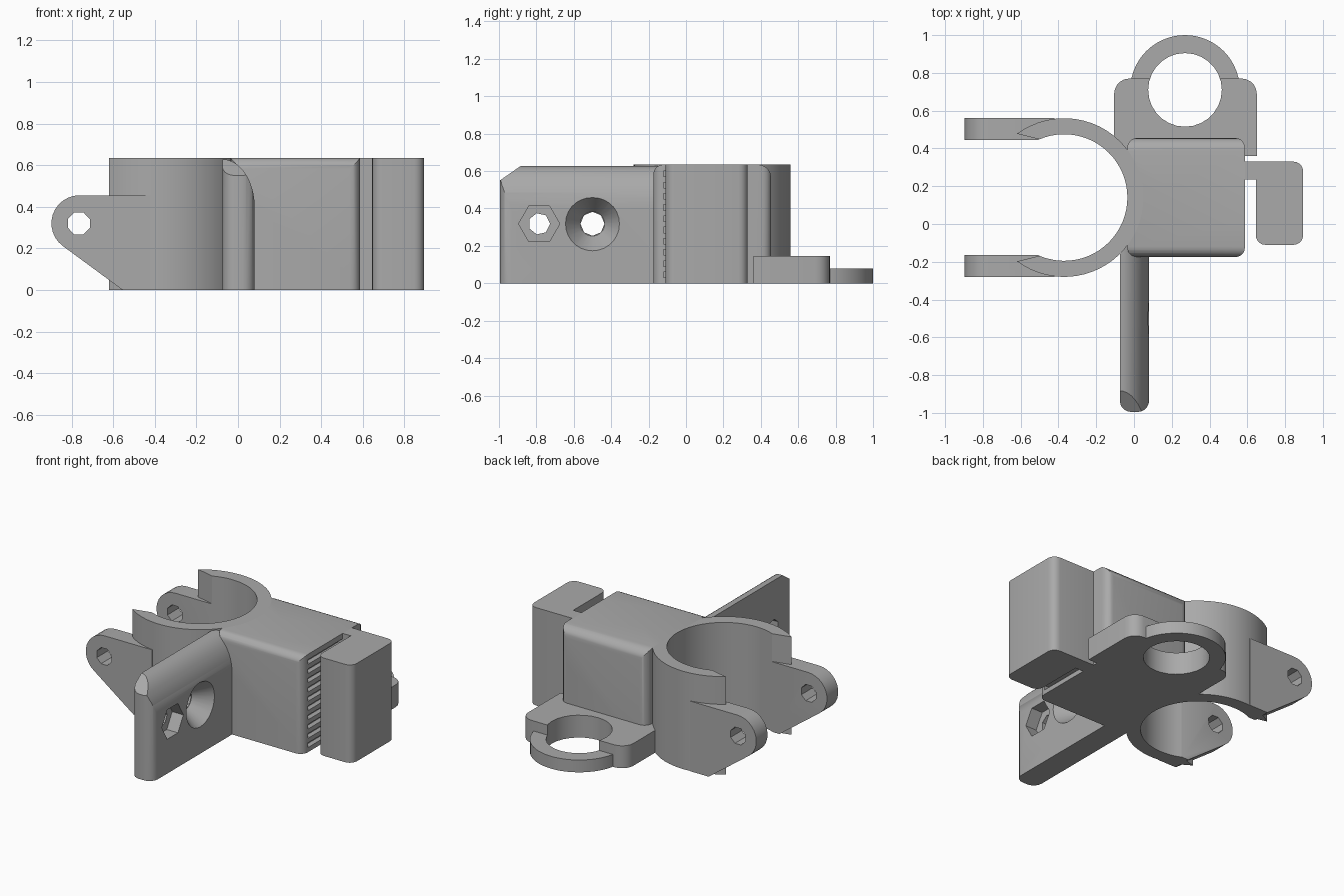
import bpy, bmesh, math
from mathutils import Vector

if "Cube" in bpy.data.objects:
    bpy.data.objects.remove(bpy.data.objects["Cube"], do_unlink=True)

grey = bpy.data.materials.new("plain grey")
grey.use_nodes = True
COLOUR = (0.4, 0.4, 0.4, 1)
grey.diffuse_color = COLOUR
grey.node_tree.nodes["Principled BSDF"].inputs["Base Color"].default_value = COLOUR

HEIGHT = 0.635
AXES = {"x": lambda a, b, d: (d, a, b),
        "y": lambda a, b, d: (a, d, b),
        "z": lambda a, b, d: (a, b, d)}


def arc(cx, cy, rx, ry, start, end, steps):
    """Points along an elliptical arc, angles in degrees."""
    angles = [math.radians(start + (end - start) * i / steps) for i in range(steps + 1)]
    return [(cx + rx * math.cos(t), cy + ry * math.sin(t)) for t in angles]


def circle(cx, cy, r, sides, start=0):
    return arc(cx, cy, r, r, start, start + 360, sides)[:-1]


def rounded(corners, steps=5):
    """Polygon from (a, b, radius) corners with filleted corners."""
    pts = []
    for i, (a, b, r) in enumerate(corners):
        p = Vector((a, b))
        if r == 0:
            pts.append((a, b))
            continue
        u = (Vector(corners[i - 1][:2]) - p).normalized()
        v = (Vector(corners[(i + 1) % len(corners)][:2]) - p).normalized()
        for k in range(steps + 1):
            t = math.radians(90 * k / steps)
            q = p + u * r * (1 - math.sin(t)) + v * r * (1 - math.cos(t))
            pts.append(tuple(q))
    return pts


def prism(name, pts, axis, lo, hi, taper=1):
    """Extrude an outline along an axis; taper scales the far end."""
    place = AXES[axis]
    ca = sum(p[0] for p in pts) / len(pts)
    cb = sum(p[1] for p in pts) / len(pts)
    bm = bmesh.new()
    near = [bm.verts.new(place(a, b, lo)) for a, b in pts]
    far = [bm.verts.new(place(ca + (a - ca) * taper, cb + (b - cb) * taper, hi)) for a, b in pts]
    bm.faces.new(near)
    bm.faces.new(far)
    for i in range(len(pts)):
        j = (i + 1) % len(pts)
        bm.faces.new((near[i], near[j], far[j], far[i]))
    bmesh.ops.recalc_face_normals(bm, faces=bm.faces)
    mesh = bpy.data.meshes.new(name)
    bm.to_mesh(mesh)
    bm.free()
    mesh.materials.append(grey)
    ob = bpy.data.objects.new(name, mesh)
    bpy.context.collection.objects.link(ob)
    return ob


def combine(ob, tool, operation="DIFFERENCE"):
    """Apply a boolean and discard the tool."""
    mod = ob.modifiers.new("shape", "BOOLEAN")
    mod.operation, mod.object, mod.solver = operation, tool, "EXACT"
    bpy.context.view_layer.objects.active = ob
    bpy.ops.object.modifier_apply(modifier=mod.name)
    bpy.data.objects.remove(tool, do_unlink=True)


def box(name, x0, x1, y0, y1, z0, z1):
    return prism(name, [(x0, y0), (x1, y0), (x1, y1), (x0, y1)], "z", z0, z1)


parts = []

# Open clamp ring
RX, RY = -0.37, 0.14
ring = arc(RX, RY, 0.42, 0.42, -126.5, 126.5, 44) + arc(RX, RY, 0.335, 0.335, 113, -113, 40)
parts.append(prism("clamp_ring", ring, "z", 0, HEIGHT))

# Pair of bolt ears on the ring
ear_shape = arc(-0.762, 0.32, 0.135, 0.135, 90, 234, 12) + [(-0.555, 0), (-0.42, 0), (-0.42, 0.455)]
for name, y0 in (("back_ear", 0.445), ("front_ear", -0.28)):
    ear = prism(name, ear_shape, "y", y0, y0 + 0.115)
    combine(ear, prism("bolt_cutter", circle(-0.765, 0.32, 0.057, 8, 22), "y", y0 - 0.1, y0 + 0.2))
    # keep the ear out of the ring's bore
    combine(ear, prism("bore_cutter", circle(RX, RY, 0.335, 64), "z", -0.1, 1))
    parts.append(ear)

# Central block with rounded upright and top edges
block = prism("central_block", rounded([(-0.035, -0.175, 0.05), (0.587, -0.175, 0.05),
                                        (0.587, 0.455, 0.05), (-0.035, 0.455, 0.05)]), "z", 0, HEIGHT)
side = rounded([(-0.175, -0.1, 0), (0.455, -0.1, 0), (0.455, HEIGHT, 0.07), (-0.175, HEIGHT, 0.055)])
combine(block, prism("top_rounding", side, "x", -0.2, 0.8), "INTERSECT")
# belt grooves on the side of the block
for i in range(10):
    z = 0.03 + i * 0.06
    combine(block, box("groove_cutter", 0.555, 0.7, -0.12, 0.235, z, z + 0.03))
parts.append(block)

# Mounting arm, rounded over on one side
arm_shape = [(-0.075, 0), (0.08, 0)] + arc(-0.075, 0.4, 0.155, 0.228, 0, 90, 12)
arm = prism("mounting_arm", arm_shape, "y", -1, -0.02)
plan = rounded([(-0.075, -0.995, 0.06), (0.08, -0.995, 0.06), (0.08, 0.1, 0), (-0.075, 0.1, 0)])
combine(arm, prism("plan_rounding", plan, "z", -0.1, 1), "INTERSECT")
nose = rounded([(-0.995, -0.1, 0), (0.1, -0.1, 0), (0.1, 0.7, 0), (-0.88, 0.7, 0),
                (-0.88, 0.63, 0), (-0.995, 0.55, 0)])
combine(arm, prism("nose_cut", nose, "x", -0.2, 0.2), "INTERSECT")
# hex nut pocket with bolt hole, and countersunk screw hole
combine(arm, prism("nut_cutter", circle(-0.785, 0.318, 0.11, 6), "x", 0.0, 0.2))
combine(arm, prism("nut_hole_cutter", circle(-0.785, 0.318, 0.058, 7), "x", -0.2, 0.1))
combine(arm, prism("sink_cutter", circle(-0.5, 0.318, 0.145, 28), "x", 0.081, -0.03, 0.45))
combine(arm, prism("screw_cutter", circle(-0.5, 0.318, 0.064, 8), "x", -0.2, 0.05))
parts.append(arm)

# Base plate and thinner sensor loop with a shared hole
plate = prism("base_plate", rounded([(-0.105, 0.36, 0), (0.65, 0.36, 0),
                                     (0.65, 0.77, 0.08), (-0.105, 0.77, 0.08)]), "z", 0, 0.145)
loop = prism("sensor_loop", [p for p in arc(0.27, 0.71, 0.29, 0.29, 0, 180, 28)], "z", 0, 0.08)
for ob in (plate, loop):
    combine(ob, prism("loop_cutter", circle(0.27, 0.71, 0.195, 28), "z", -0.1, 0.5))
    parts.append(ob)

# Side flange and the web joining it to the block
flange = rounded([(0.645, -0.11, 0.05), (0.895, -0.11, 0.05), (0.895, 0.33, 0.05), (0.645, 0.33, 0)])
parts.append(prism("side_flange", flange, "z", 0, HEIGHT))
parts.append(box("flange_web", 0.58, 0.65, 0.235, 0.33, 0, HEIGHT))

# Smooth curved walls, keep hard edges
bpy.ops.object.select_all(action="DESELECT")
for ob in parts:
    ob.select_set(True)
bpy.context.view_layer.objects.active = parts[0]
bpy.ops.object.shade_smooth_by_angle(angle=math.radians(30))
